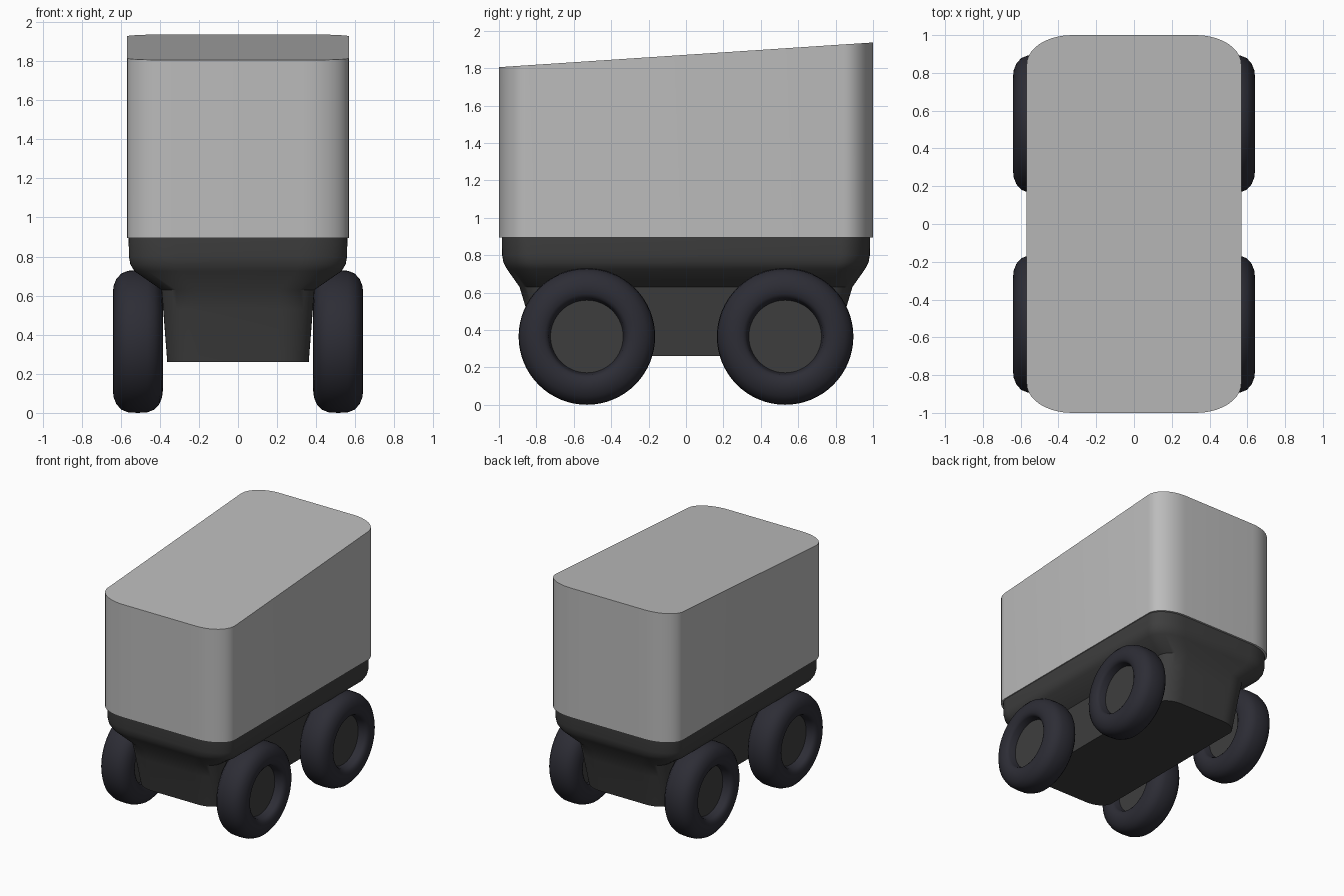
import bpy, bmesh, math

if "Cube" in bpy.data.objects:
    bpy.data.objects.remove(bpy.data.objects["Cube"])


def material(name, rgb):
    m = bpy.data.materials.new(name)
    m.diffuse_color = (*rgb, 1)
    m.use_nodes = True
    m.node_tree.nodes["Principled BSDF"].inputs["Base Color"].default_value = m.diffuse_color
    return m


LIGHT = material("light grey shell", (0.50, 0.50, 0.50))
DARK = material("dark grey chassis", (0.048, 0.048, 0.048))
RUBBER = material("blue black rubber", (0.026, 0.026, 0.036))


def outline(hx, hy, rx, ry, n=10):
    """Rectangle with elliptical corners, counter-clockwise."""
    pts = []
    for k, (sx, sy) in enumerate([(1, 1), (-1, 1), (-1, -1), (1, -1)]):
        for i in range(n + 1):
            a = math.pi / 2 * (k + i / n)
            pts.append((sx * (hx - rx) + rx * math.cos(a),
                        sy * (hy - ry) + ry * math.sin(a)))
    return pts


def finish(bm, name, mat, angle):
    bmesh.ops.recalc_face_normals(bm, faces=bm.faces)
    me = bpy.data.meshes.new(name)
    bm.to_mesh(me)
    bm.free()
    ob = bpy.data.objects.new(name, me)
    bpy.context.collection.objects.link(ob)
    me.materials.append(mat)
    bpy.ops.object.select_all(action='DESELECT')
    ob.select_set(True)
    bpy.context.view_layer.objects.active = ob
    bpy.ops.object.shade_smooth_by_angle(angle=math.radians(angle))
    return ob


def loft(name, sections, mat, angle=30):
    """Sections are (outline points, height function of y)."""
    bm = bmesh.new()
    rings = [[bm.verts.new((x, y, z(y))) for x, y in pts] for pts, z in sections]
    for a, b in zip(rings, rings[1:]):
        for i in range(len(a)):
            j = (i + 1) % len(a)
            bm.faces.new((a[i], a[j], b[j], b[i]))
    bm.faces.new(rings[0])
    bm.faces.new(rings[-1])
    return finish(bm, name, mat, angle)


def revolve_x(name, profile, centre, mat, closed, steps=64):
    """Spin (x, radius) points about the wheel axis."""
    bm = bmesh.new()
    cx, cy, cz = centre
    rings = []
    for x, r in profile:
        rings.append([bm.verts.new((cx + x,
                                    cy + r * math.cos(2 * math.pi * i / steps),
                                    cz + r * math.sin(2 * math.pi * i / steps)))
                      for i in range(steps)])
    pairs = list(zip(rings, rings[1:]))
    if closed:
        pairs.append((rings[-1], rings[0]))
    else:
        bm.faces.new(rings[0])
        bm.faces.new(rings[-1])
    for a, b in pairs:
        for i in range(steps):
            j = (i + 1) % steps
            bm.faces.new((a[i], a[j], b[j], b[i]))
    return finish(bm, name, mat, 40)


# Cargo shell with a roof rising to the back
shell = outline(0.568, 1.0, 0.24, 0.155)
loft("cargo_shell", [(shell, lambda y: 0.895),
                     (shell, lambda y: 1.871 + 0.066 * y)], LIGHT)

# Chassis: skirt, sloped underside and narrow lower hull
levels = [(0.90, 0.560, 0.985, 0.24, 0.155),
          (0.80, 0.558, 0.983, 0.24, 0.155),
          (0.76, 0.551, 0.976, 0.24, 0.155),
          (0.725, 0.530, 0.957, 0.23, 0.150),
          (0.63, 0.392, 0.890, 0.18, 0.130),
          (0.53, 0.383, 0.860, 0.17, 0.120),
          (0.26, 0.362, 0.800, 0.16, 0.110)]
loft("chassis", [(outline(hx, hy, rx, ry), lambda y, z=z: z)
                 for z, hx, hy, rx, ry in levels], DARK, 35)

# Four wheels: tyre ring and recessed hub disc
half = [(0, 0.365), (0.05, 0.362), (0.085, 0.348), (0.11, 0.32), (0.124, 0.285),
        (0.1275, 0.255), (0.122, 0.226), (0.112, 0.211), (0.10, 0.204), (0.04, 0.192)]
tyre = half + [(-x, r) for x, r in reversed(half[1:])]
hub = [(-0.05, 0.197), (0.05, 0.197)]
for sx, side in ((-1, "left"), (1, "right")):
    for sy, end in ((-1, "front"), (1, "back")):
        c = (sx * 0.5125, sy * 0.53, 0.365)
        revolve_x(f"{end}_{side}_tyre", tyre, c, RUBBER, True)
        revolve_x(f"{end}_{side}_hub", hub, c, DARK, False)
